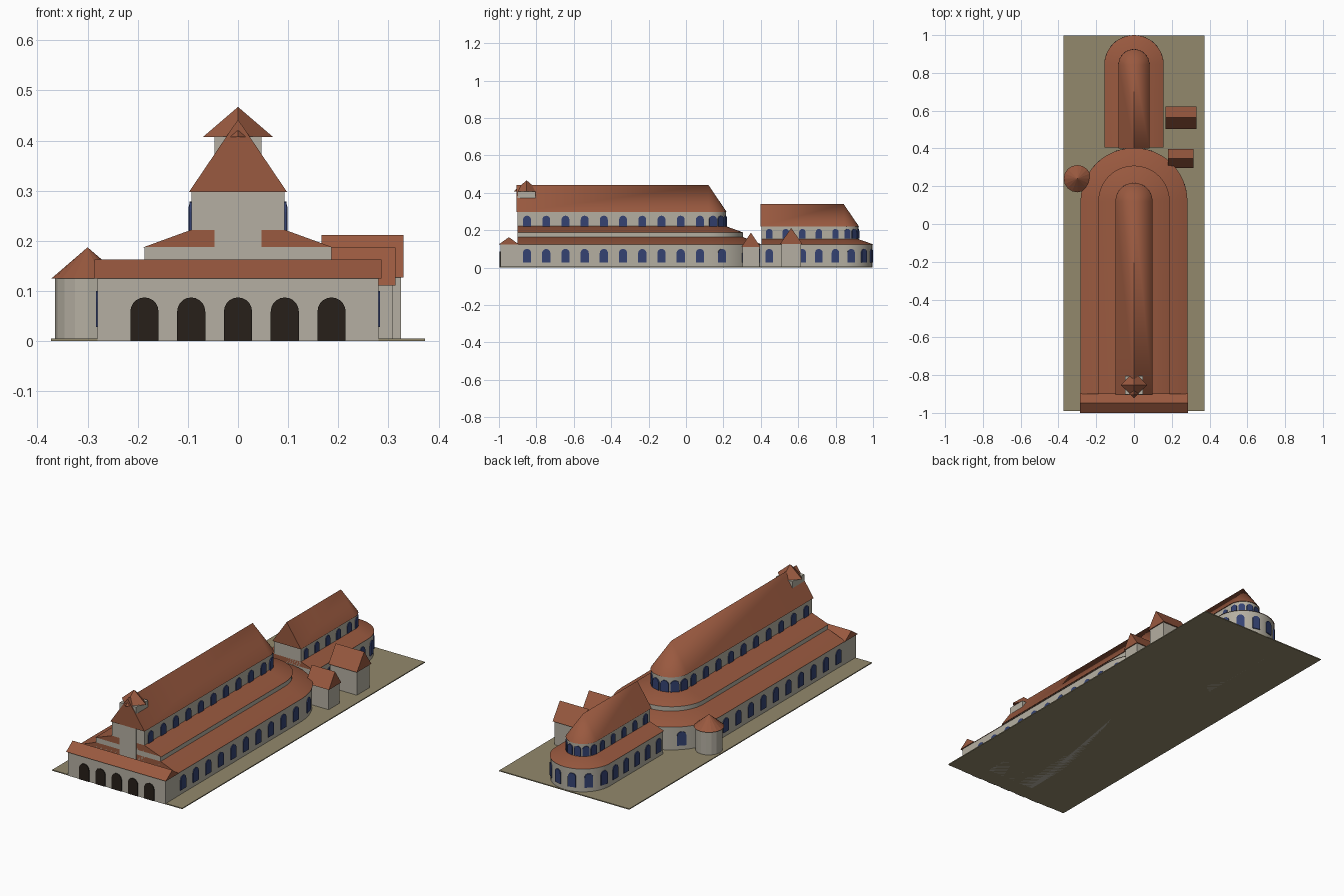
import bpy, bmesh, math
from mathutils import Matrix, Vector

if "Cube" in bpy.data.objects:
    bpy.data.objects.remove(bpy.data.objects["Cube"])


def material(name, rgb):
    m = bpy.data.materials.new(name)
    m.diffuse_color = (*rgb, 1)
    m.use_nodes = True
    m.node_tree.nodes["Principled BSDF"].inputs["Base Color"].default_value = m.diffuse_color
    return m


STONE = material("stone", (0.46, 0.43, 0.36))
TILE = material("roof_tile", (0.32, 0.10, 0.05))
GLASS = material("window_blue", (0.035, 0.055, 0.17))
DARK = material("doorway_dark", (0.02, 0.014, 0.01))
EARTH = material("earth", (0.29, 0.25, 0.15))


def finish(bm, name, mat, smooth=False):
    bmesh.ops.remove_doubles(bm, verts=bm.verts, dist=1e-5)
    bmesh.ops.recalc_face_normals(bm, faces=bm.faces)
    me = bpy.data.meshes.new(name)
    bm.to_mesh(me)
    bm.free()
    ob = bpy.data.objects.new(name, me)
    bpy.context.collection.objects.link(ob)
    me.materials.append(mat)
    if smooth:
        bpy.ops.object.select_all(action='DESELECT')
        ob.select_set(True)
        bpy.context.view_layer.objects.active = ob
        bpy.ops.object.shade_smooth_by_angle(angle=math.radians(30))
    return ob


def box(name, mat, x0, x1, y0, y1, z0, z1):
    bm = bmesh.new()
    bmesh.ops.create_cube(bm, size=1, matrix=Matrix.Translation(
        ((x0 + x1) / 2, (y0 + y1) / 2, (z0 + z1) / 2)) @ Matrix.Diagonal((x1 - x0, y1 - y0, z1 - z0, 1)))
    return finish(bm, name, mat)


def apse_loft(name, mat, lower, upper, y0, yc, n=24):
    """Solid between two U-shaped outlines given as (half width, height)."""
    bm = bmesh.new()
    rings = []
    for r, z in (lower, upper):
        pts = [(r, y0)] + [(r * math.cos(math.pi * i / n), yc + r * math.sin(math.pi * i / n))
                           for i in range(n + 1)] + [(-r, y0)]
        rings.append([bm.verts.new((x, y, z)) for x, y in pts])
    bm.faces.new(rings[0])
    if upper[0] > 0:
        bm.faces.new(rings[1])
    k = len(rings[0])
    for i in range(k):
        j = (i + 1) % k
        bm.faces.new((rings[0][i], rings[0][j], rings[1][j], rings[1][i]))
    return finish(bm, name, mat, True)


def gable_roof(name, x0, x1, y0, y1, eave, ridge):
    """Prism roof whose ridge runs along x."""
    bm = bmesh.new()
    f = bm.faces.new([bm.verts.new((x0, y, z)) for y, z in
                      ((y0, eave), (y1, eave), ((y0 + y1) / 2, ridge))])
    ext = bmesh.ops.extrude_face_region(bm, geom=[f], use_keep_orig=True)["geom"]
    bmesh.ops.translate(bm, vec=(x1 - x0, 0, 0), verts=[v for v in ext if isinstance(v, bmesh.types.BMVert)])
    return finish(bm, name, TILE)


def arches(name, mat, places, w, z0, z1, depth=0.004):
    """Round-headed panels; places are (x, y, outward angle)."""
    bm = bmesh.new()
    r = w / 2
    prof = [(-r, z0), (r, z0)] + [(r * math.cos(math.pi * i / 10), z1 - r + r * math.sin(math.pi * i / 10))
                                  for i in range(11)]
    for x, y, a in places:
        out, side = Vector((math.cos(a), math.sin(a), 0)), Vector((-math.sin(a), math.cos(a), 0))
        front, back = [[bm.verts.new(Vector((x, y, z)) + side * u + out * d) for u, z in prof]
                       for d in (depth, -depth)]
        bm.faces.new(front)
        bm.faces.new(back)
        for i in range(len(prof)):
            j = (i + 1) % len(prof)
            bm.faces.new((front[i], front[j], back[j], back[i]))
    return finish(bm, name, mat)


def window_places(r, ys, yc, n=6):
    places = [(s * r, y, 0 if s > 0 else math.pi) for s in (1, -1) for y in ys]
    for i in range(n):
        a = math.pi * (i + 0.5) / n
        places.append((r * math.cos(a), yc + r * math.sin(a), a))
    return places


def cone(name, mat, x, y, r0, r1, z0, z1, n):
    bm = bmesh.new()
    bmesh.ops.create_cone(bm, cap_ends=True, segments=n, radius1=r0, radius2=r1, depth=z1 - z0,
                          matrix=Matrix.Translation((x, y, (z0 + z1) / 2)))
    return finish(bm, name, mat)


# Ground slab
box("ground", EARTH, -0.373, 0.373, -0.99, 0.998, 0, 0.005)

# Main church: three stepped walls and their roofs
Y0, YC = -0.9, 0.12
apse_loft("outer_aisle_wall", STONE, (0.279, 0), (0.279, 0.126), Y0, YC)
apse_loft("outer_aisle_roof", TILE, (0.283, 0.125), (0.186, 0.163), Y0, YC)
apse_loft("inner_aisle_wall", STONE, (0.186, 0), (0.186, 0.188), Y0, YC)
apse_loft("inner_aisle_roof", TILE, (0.189, 0.187), (0.093, 0.222), Y0, YC)
apse_loft("nave_wall", STONE, (0.093, 0), (0.093, 0.298), Y0, YC)
apse_loft("nave_roof", TILE, (0.098, 0.297), (0, 0.442), Y0 - 0.006, YC)
nave_ys = [-0.85 + 0.1027 * i for i in range(10)]
arches("aisle_windows", GLASS, window_places(0.279, nave_ys, YC), 0.044, 0.028, 0.10)
arches("nave_windows", GLASS, window_places(0.093, nave_ys, YC), 0.042, 0.215, 0.278)

# Entrance porch with five arched doorways
box("porch_wall", STONE, -0.28, 0.28, -0.992, -0.9, 0, 0.126)
gable_roof("porch_roof", -0.286, 0.286, -1.0, -0.894, 0.125, 0.163)
arches("porch_doorways", DARK, [(0.0933 * i, -0.992, -math.pi / 2) for i in range(-2, 3)], 0.056, 0.001, 0.087)

# Bell turret over the front gable
box("bell_turret", STONE, -0.047, 0.047, -0.902, -0.805, 0, 0.408)
cone("bell_turret_roof", TILE, 0, -0.852, 0.07, 0, 0.407, 0.467, 4)

# Rear chapel with its own apse
C0, CC = 0.405, 0.843
apse_loft("chapel_aisle_wall", STONE, (0.153, 0), (0.153, 0.126), C0, CC)
apse_loft("chapel_aisle_roof", TILE, (0.157, 0.125), (0.078, 0.153), C0, CC)
apse_loft("chapel_wall", STONE, (0.078, 0), (0.078, 0.221), C0, CC)
apse_loft("chapel_roof", TILE, (0.082, 0.22), (0, 0.34), C0 - 0.006, CC)
chapel_ys = [0.445 + 0.0885 * i for i in range(5)]
arches("chapel_aisle_windows", GLASS, window_places(0.153, chapel_ys, CC), 0.04, 0.028, 0.10)
arches("chapel_upper_windows", GLASS, window_places(0.078, chapel_ys, CC), 0.034, 0.156, 0.207)

# Two side annexes
box("small_annex", STONE, 0.187, 0.309, 0.302, 0.392, 0, 0.112)
gable_roof("small_annex_roof", 0.181, 0.314, 0.296, 0.398, 0.111, 0.187)
box("large_annex", STONE, 0.172, 0.325, 0.51, 0.615, 0, 0.128)
gable_roof("large_annex_roof", 0.167, 0.33, 0.503, 0.622, 0.127, 0.212)

# Round side tower
cone("round_tower", STONE, -0.3, 0.24, 0.065, 0.065, 0, 0.126, 16)
cone("round_tower_roof", TILE, -0.3, 0.24, 0.072, 0, 0.125, 0.187, 16)
